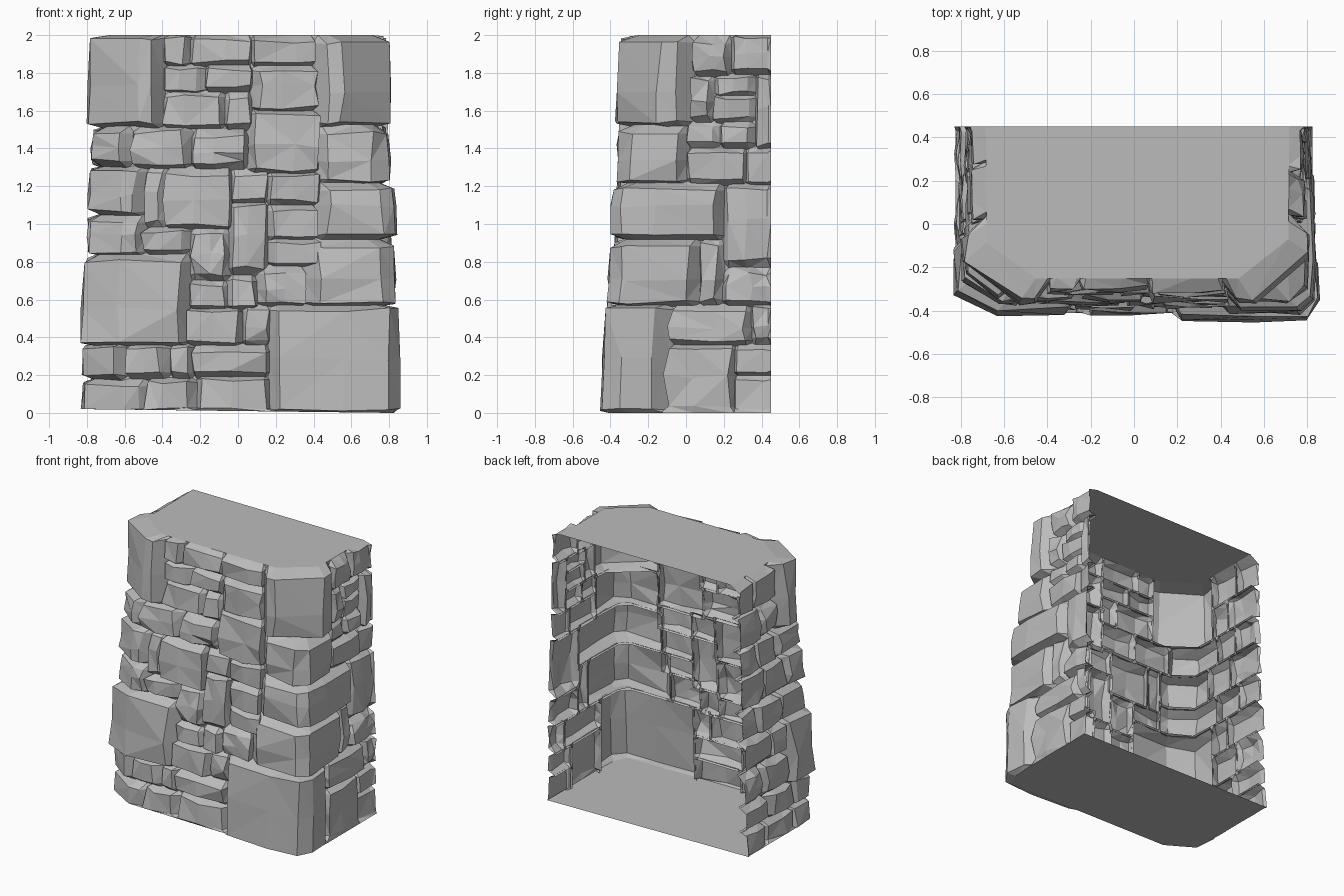
import bpy, bmesh, random

random.seed(7)
cube = bpy.data.objects.get("Cube")
if cube:
    bpy.data.objects.remove(cube, do_unlink=True)

stone = bpy.data.materials.new("grey_stone")
stone.use_nodes = True
grey = (0.5, 0.5, 0.5, 1)
stone.diffuse_color = grey
stone.node_tree.nodes["Principled BSDF"].inputs["Base Color"].default_value = grey

CORNER, END, HEIGHT, BACK = 0.8, 1.65, 2.0, 0.45
GROOVE = 0.105


def clamp(v, low, high):
    return max(low, min(high, v))


def floor_height(s):
    """The underside rises slightly towards the left end of the path."""
    return 0.01 - 0.01 * clamp(s / CORNER, -1, 1)


def wall_point(s, z, depth):
    """Point on the U-shaped wall: s runs along one side, the front, the other side."""
    side = 1 if s > 0 else -1
    half = 0.85 - (0.024 if s > 0 else 0.04) * z - depth
    front = -0.452 + 0.05 * z + depth
    if abs(s) <= CORNER:
        return (s / CORNER * half, front, z)
    t = min((abs(s) - CORNER) / (END - CORNER), 1)
    bow = 0.015 * min(t * 3, 1)
    return (side * (half + bow), front + (BACK - front) * t, z)


def stations(low, high, step):
    """Inset edges of a stone face, with a middle station on long faces."""
    inset = min(0.045, (high - low) * 0.2)
    a = low + random.uniform(0.012, inset)
    b = high - random.uniform(0.012, inset)
    mid = [a + (b - a) * random.uniform(0.35, 0.65)] if high - low > step else []
    return [a] + mid + [b]


def add_stone(bm, s0, s1, z0, z1, front_cut=0, side_cut=0):
    """Hollow block, open at the back, with chipped faceted edges."""
    face = 0.045 - 0.12 * min((s1 - s0) * (z1 - z0), 0.35) + random.uniform(-0.01, 0.01)
    lap = 0.008
    inner_s = stations(s0, s1, 0.22)
    # corner stones get a chamfer in place of the sharp wall corner
    if front_cut:
        side = 1 if s1 > CORNER else -1
        cuts = sorted((side * (CORNER - front_cut), side * (CORNER + side_cut)))
        inner_s = [s for s in inner_s if s < cuts[0] - 0.02 or s > cuts[1] + 0.02]
        inner_s = sorted(inner_s + cuts)
    cols = [s0 - lap] + inner_s + [s1 + lap]
    rows = [z0 - lap] + stations(z0, z1, 0.2) + [z1 + lap]
    last_c, last_r = len(cols) - 1, len(rows) - 1
    grid = []
    for j, z in enumerate(rows):
        line = []
        for i, s in enumerate(cols):
            ds, dz = s, z
            rim_z = j in (0, last_r)
            rim_s = i in (0, last_c) and abs(s) < END - 0.005
            if rim_z or rim_s:
                depth = 0.04 if z < 0.01 else GROOVE
            else:
                depth = face + random.uniform(-0.008, 0.01)
                if i in (1, last_c - 1) and j in (1, last_r - 1):
                    depth += random.uniform(0, 0.025)
                if abs(s) < END - 0.03:
                    ds += random.uniform(-0.012, 0.012)
                dz += random.uniform(-0.012, 0.012)
            dz = clamp(dz, floor_height(ds), HEIGHT)
            line.append(bm.verts.new(wall_point(clamp(ds, -END, END), dz, depth)))
        grid.append(line)
    for j in range(last_r):
        for i in range(last_c):
            bm.faces.new((grid[j][i], grid[j][i + 1], grid[j + 1][i + 1], grid[j + 1][i]))


def finish(bm, name):
    bmesh.ops.triangulate(bm, faces=bm.faces[:], quad_method='SHORT_EDGE')
    mesh = bpy.data.meshes.new(name)
    bm.to_mesh(mesh)
    bm.free()
    mesh.materials.append(stone)
    bpy.context.collection.objects.link(bpy.data.objects.new(name, mesh))


def build_stones(name, layout):
    bm = bmesh.new()
    for block in layout:
        add_stone(bm, *[v / 100 for v in block])
    finish(bm, name)


# Stones as (start, end, bottom, top) in hundredths along the wall
front = [
    (-50, -23, 0, 18), (-23, 18, 0, 19),
    (-64, -38, 18, 36), (-38, -25, 18, 36), (-25, 18, 19, 36),
    (-28, 3, 36, 55), (3, 18, 36, 57),
    (-28, -6, 55, 70), (-6, 11, 55, 73), (11, 38, 57, 78),
    (-28, -5, 70, 98), (-5, 17, 73, 111), (17, 45, 78, 92),
    (-55, -28, 84, 98), (17, 45, 92, 110), (-55, -42, 98, 130),
    (-42, -4, 98, 130), (-4, 17, 111, 129), (17, 48, 110, 127),
    (-64, -28, 130, 151), (-28, 6, 129, 150), (6, 47, 127, 160),
    (-46, -8, 151, 170), (-8, 8, 150, 170), (8, 46, 160, 184),
    (-46, -20, 170, 184), (-20, 8, 170, 184),
    (-46, -30, 184, 200), (-30, 8, 184, 200), (8, 46, 184, 200),
]
# Corner stones add the chamfer cut on the front and on the side
right_corner = [
    (18, 108, 0, 57, 4, 10), (38, 124, 57, 92, 6, 7), (45, 137, 92, 122, 6, 6),
    (47, 114, 122, 152, 8, 7), (46, 116, 152, 200, 25, 22),
]
left_corner = [
    (-110, -50, 0, 18, 20, 12), (-108, -64, 18, 36, 13, 13),
    (-112, -28, 36, 84, 18, 10), (-118, -55, 84, 105, 17, 12),
    (-108, -55, 105, 130, 16, 12), (-120, -64, 130, 151, 13, 14),
    (-114, -46, 151, 200, 26, 20),
]
right_side = [
    (108, 145, 0, 36), (144, 165, 0, 20), (144, 165, 20, 36),
    (108, 154, 36, 57), (154, 165, 36, 57),
    (124, 137, 57, 92), (137, 165, 57, 77), (137, 165, 77, 121),
    (114, 150, 121, 140), (150, 165, 121, 140),
    (114, 134, 140, 154), (134, 156, 140, 154), (156, 165, 140, 179),
    (116, 130, 154, 178), (130, 156, 154, 168), (130, 156, 168, 179),
    (116, 140, 178, 200), (140, 165, 179, 200),
]
# Left side courses: corner stone edge, joint, bottom, top
left_side = []
for edge, joint, low, high in [
    (110, 140, 0, 18), (108, 135, 18, 36), (112, 140, 36, 60),
    (112, 130, 60, 84), (118, 145, 84, 105), (108, 135, 105, 130),
    (120, 142, 130, 151), (114, 134, 151, 175), (114, 145, 175, 200),
]:
    left_side += [(-joint, -edge, low, high), (-165, -joint, low, high)]

build_stones("front_stones", front)
build_stones("right_corner_stones", right_corner)
build_stones("left_corner_stones", left_corner)
build_stones("right_side_stones", right_side)
build_stones("left_side_stones", left_side)

# Flat slabs closing the top and bottom, following the corner chamfers
top_path = [-END, -1.0, -0.54, 0.55, 1.02, END]
bottom_path = [-END, -1.1, -0.92, -0.6, 0.76, 0.9, 1.1, END]
for name, path, depth in (("top_slab", top_path, 0.1), ("bottom_slab", bottom_path, 0.04)):
    bm = bmesh.new()
    is_top = name == "top_slab"
    slab = bm.faces.new([
        bm.verts.new(wall_point(s, HEIGHT if is_top else floor_height(s), depth)) for s in path
    ])
    if not is_top:
        slab.normal_flip()
    finish(bm, name)
